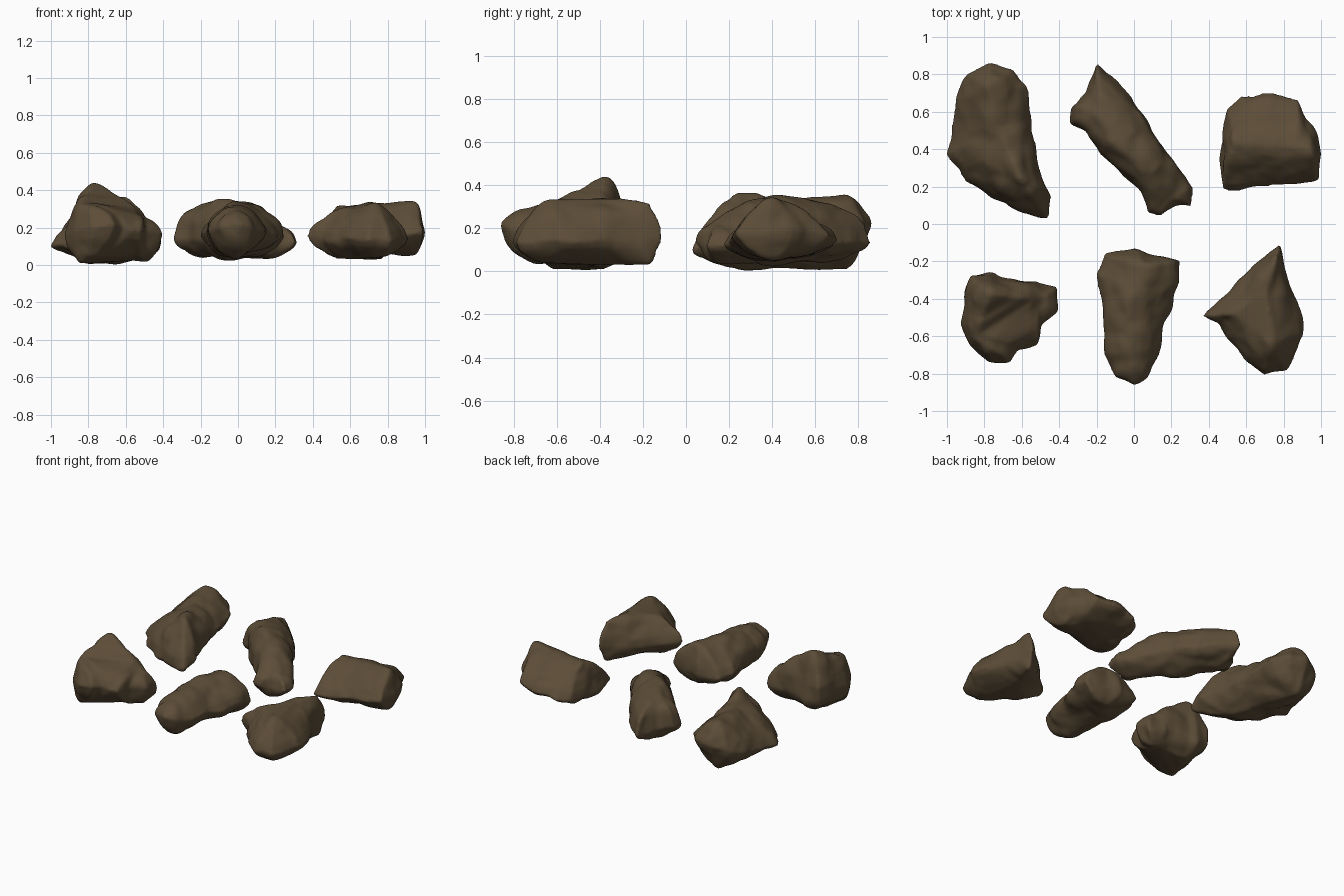
import bpy, bmesh
from mathutils import Vector, noise

cube = bpy.data.objects.get("Cube")
if cube:
    bpy.data.objects.remove(cube)

stone = bpy.data.materials.new("brown_stone")
stone.use_nodes = True
colour = (0.108, 0.074, 0.039, 1)
stone.diffuse_color = colour
stone.node_tree.nodes["Principled BSDF"].inputs["Base Color"].default_value = colour
stone.node_tree.nodes["Principled BSDF"].inputs["Roughness"].default_value = 0.9


def resample(outline, spacing=0.035):
    """Even points along a closed outline."""
    points = []
    for a, b in zip(outline, outline[1:] + outline[:1]):
        a, b = Vector(a), Vector(b)
        count = max(1, round((b - a).length / spacing))
        points += [a.lerp(b, i / count) for i in range(count)]
    return points


def nearest_on_ridge(point, ridge):
    """Nearest spot, seen from above, on the ridge line."""
    best = None
    for a, b in zip(ridge, ridge[1:]):
        a, b = Vector(a), Vector(b)
        along = (b - a).xy
        t = (point - a.xy).dot(along) / along.length_squared
        spot = a.lerp(b, min(1, max(0, t)))
        if best is None or (spot.xy - point).length < (best.xy - point).length:
            best = spot
    return best


def curve(t, power):
    """Steep at the rim, level at the middle."""
    return (1 - (1 - t) ** power) ** (1 / power)


def weather(p):
    """Broad dents, angular chips and fine roughness."""
    chips = noise.voronoi(p * 5)[0]
    return (0.014 * noise.noise(p * 4) + 0.026 * (chips[1] - chips[0] - 0.17)
            + 0.008 * noise.noise(p * 14))


def rock(name, outline, ridge, rim_z, base_z, top_power, tilt=(0, 0), base_power=1.5):
    rim = resample(outline)
    middle = sum(rim, Vector((0, 0))) / len(rim)
    rim_heights = [rim_z + Vector(tilt).dot(p - middle)
                   + 0.03 * noise.noise(Vector((p.x, p.y, 0)) * 5) for p in rim]
    spots = [nearest_on_ridge(p, ridge) for p in rim]
    steps = 9
    bm = bmesh.new()
    rings = []
    # Rings run from the underside, out to the rim, and up to the ridge
    for s in range(-steps, steps + 1):
        t = 0.97 * abs(s) / steps
        ring = []
        for p, spot, start in zip(rim, spots, rim_heights):
            xy = p.lerp(spot.xy, t)
            end, power = (spot.z, top_power) if s > 0 else (base_z, base_power)
            ring.append(bm.verts.new((xy.x, xy.y, start + (end - start) * curve(t, power))))
        rings.append(ring)
    count = len(rim)
    for low, high in zip(rings, rings[1:]):
        for i in range(count):
            j = (i + 1) % count
            bm.faces.new((low[i], low[j], high[j], high[i]))
    bm.faces.new(rings[0])
    bm.faces.new(rings[-1])
    bmesh.ops.recalc_face_normals(bm, faces=bm.faces)
    bm.normal_update()
    shifts = [v.normal * weather(v.co) for v in bm.verts]
    for v, shift in zip(bm.verts, shifts):
        v.co += shift
        v.co.z = max(v.co.z, 0)
    bmesh.ops.triangulate(bm, faces=bm.faces)
    mesh = bpy.data.meshes.new(name)
    bm.to_mesh(mesh)
    bm.free()
    mesh.materials.append(stone)
    obj = bpy.data.objects.new(name, mesh)
    bpy.context.collection.objects.link(obj)
    # Even the surface out and wear down the edges
    remesh = obj.modifiers.new("even_surface", "REMESH")
    remesh.mode = "VOXEL"
    remesh.voxel_size = 0.012
    remesh.use_smooth_shade = True
    worn = obj.modifiers.new("worn_edges", "SMOOTH")
    worn.factor = 0.5
    worn.iterations = 3


rock("back_right_boulder",
     [(-.98, .5), (-.96, .66), (-.89, .8), (-.77, .87), (-.64, .83), (-.57, .74), (-.54, .53),
      (-.5, .31), (-.44, .15), (-.46, .03), (-.53, .04), (-.66, .09), (-.8, .18), (-.9, .22), (-1, .37)],
     [(-.78, .74, .35), (-.72, .5, .34), (-.61, .25, .36)], .14, .01, 1.35, (.12, .17), 1.35)

rock("back_middle_boulder",
     [(-.2, .86), (-.09, .76), (.05, .59), (.17, .39), (.32, .2), (.31, .09), (.22, .09),
      (.14, .04), (.07, .06), (.04, .17), (-.18, .38), (-.26, .49), (-.34, .54), (-.33, .62), (-.25, .7)],
     [(-.19, .62, .32), (-.1, .45, .36), (.09, .27, .33), (.2, .15, .22)], .13, .04, 2)

rock("back_left_boulder",
     [(.48, .19), (.47, .42), (.5, .62), (.57, .68), (.73, .7), (.88, .67), (.92, .56),
      (.97, .49), (1, .37), (.99, .23), (.78, .2)],
     [(.53, .43, .32), (.94, .41, .34)], .14, .05, 1.3, (.15, 0))

rock("front_right_boulder",
     [(-.91, -.35), (-.88, -.27), (-.77, -.26), (-.72, -.29), (-.53, -.3), (-.41, -.34), (-.41, -.47),
      (-.5, -.54), (-.52, -.65), (-.62, -.67), (-.66, -.74), (-.77, -.73), (-.88, -.65), (-.93, -.54)],
     [(-.84, -.61, .34), (-.77, -.38, .43), (-.63, -.4, .36), (-.49, -.4, .25)],
     .16, .01, 1.65, (0, -.18))

rock("front_middle_boulder",
     [(0, -.12), (.09, -.15), (.26, -.19), (.23, -.35), (.17, -.51), (.12, -.7), (.07, -.83),
      (0, -.87), (-.1, -.82), (-.16, -.7), (-.17, -.41), (-.2, -.27), (-.15, -.16)],
     [(-.02, -.68, .31), (-.03, -.45, .33), (.06, -.23, .33)], .17, .04, 1.5, (0, -.08))

rock("front_left_boulder",
     [(.78, -.11), (.81, -.22), (.87, -.41), (.91, -.59), (.86, -.7), (.81, -.78), (.7, -.8),
      (.59, -.72), (.5, -.62), (.46, -.53), (.37, -.49), (.43, -.42), (.59, -.27), (.72, -.15)],
     [(.76, -.18, .32), (.7, -.37, .33), (.55, -.48, .29), (.74, -.63, .33)], .14, .03, 1.5)
